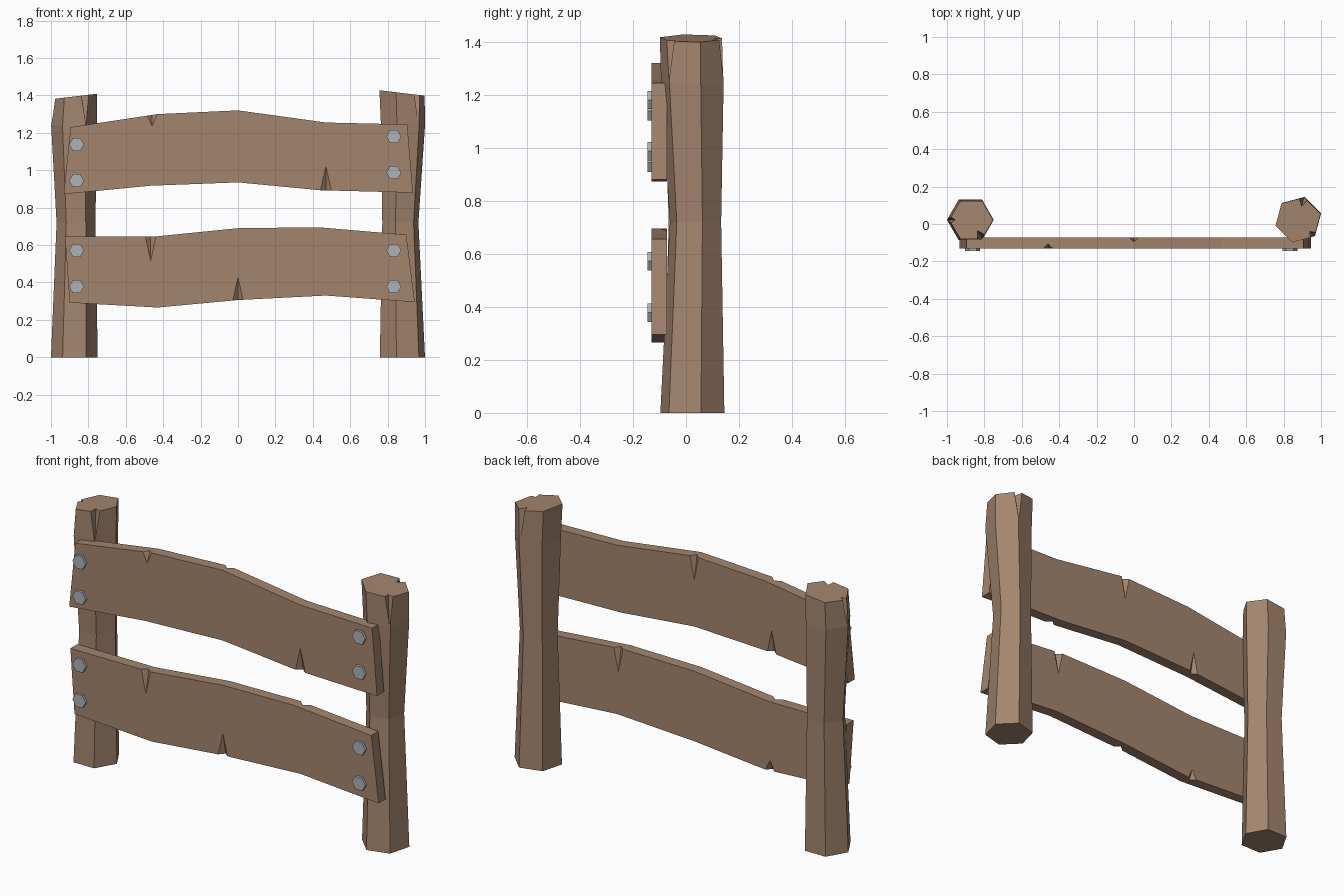
import bpy, bmesh, math
from mathutils import Vector

if "Cube" in bpy.data.objects:
    bpy.data.objects.remove(bpy.data.objects["Cube"])


def material(name, rgb):
    m = bpy.data.materials.new(name)
    m.diffuse_color = (*rgb, 1)
    m.use_nodes = True
    m.node_tree.nodes["Principled BSDF"].inputs["Base Color"].default_value = m.diffuse_color
    return m


WOOD = material("wood", (0.37, 0.235, 0.155))
STEEL = material("steel", (0.42, 0.45, 0.47))


def make(name, bm, mat=None):
    bmesh.ops.recalc_face_normals(bm, faces=bm.faces[:])
    me = bpy.data.meshes.new(name)
    bm.to_mesh(me)
    bm.free()
    ob = bpy.data.objects.new(name, me)
    bpy.context.collection.objects.link(ob)
    if mat:
        me.materials.append(mat)
    return ob


def add_notch(bm, edge_pt, angle, half, depth, length):
    """Tapered split: widest at edge_pt, pointing along -z (or +z if length < 0)."""
    out = Vector((math.cos(angle), math.sin(angle), 0))
    side = Vector((-out.y, out.x, 0))
    edge = Vector(edge_pt)
    apex = edge - Vector((0, 0, length))
    over = 1.4                              # cut past the edge
    top = apex + (edge - apex) * over
    a, b = top + side * half * over, top - side * half * over
    pts = [apex, a, b, top - out * depth * over]
    pts += [p + out * 0.05 for p in (apex, a, b)]
    verts = [bm.verts.new(p) for p in pts]
    bmesh.ops.convex_hull(bm, input=verts)


def carve(ob, notches):
    for i, n in enumerate(notches):
        bm = bmesh.new()
        add_notch(bm, *n)
        cutter = make(f"{ob.name}_notch_cutter_{i}", bm)
        cutter.hide_render = True
        cutter.hide_viewport = True
        mod = ob.modifiers.new("notch", 'BOOLEAN')
        mod.operation = 'DIFFERENCE'
        mod.solver = 'EXACT'
        mod.object = cutter


def post(name, turn, rings, tilt):
    """Hexagonal post lofted through (z, x, y, radius) rings, sloped top."""
    bm = bmesh.new()
    loops = []
    for i, (z, cx, cy, r) in enumerate(rings):
        loop = []
        for k in range(6):
            a = math.radians(turn + 60 * k)
            dx = r * math.cos(a)
            dz = tilt * dx if i == len(rings) - 1 else 0
            loop.append(bm.verts.new((cx + dx, cy + r * math.sin(a), z + dz)))
        loops.append(loop)
    for lo, hi in zip(loops, loops[1:]):
        for k in range(6):
            n = (k + 1) % 6
            bm.faces.new((lo[k], lo[n], hi[n], hi[k]))
    bm.faces.new(loops[0])
    bm.faces.new(loops[-1])
    return make(name, bm, WOOD)


def plank(name, top, bottom, front=-0.131, back=-0.071):
    """Board made of quads between an upper and a lower edge line."""
    bm = bmesh.new()
    cols = [[bm.verts.new((x, y, z)) for (x, z), y in
             ((t, front), (b, front), (b, back), (t, back))]
            for t, b in zip(top, bottom)]
    for l, r in zip(cols, cols[1:]):
        for k in range(4):
            n = (k + 1) % 4
            bm.faces.new((l[k], l[n], r[n], r[k]))
    bm.faces.new(cols[0])
    bm.faces.new(cols[-1])
    return make(name, bm, WOOD)


# Posts
rad = math.radians
left = post("left_post", 0, [(0, -0.875, 0.022, 0.125), (0.72, -0.866, 0.025, 0.104),
                             (1.24, -0.877, 0.022, 0.122), (1.395, -0.87, 0.022, 0.117)], 0.12)
carve(left, [((-0.812, -0.079, 1.40), rad(-60), 0.03, 0.05, 0.16),
             ((-0.987, 0.022, 1.38), rad(180), 0.022, 0.03, 0.14)])
right = post("right_post", 15, [(0, 0.879, 0.024, 0.125), (0.72, 0.868, 0.036, 0.100),
                                (1.24, 0.882, 0.024, 0.122), (1.413, 0.877, 0.022, 0.125)], -0.12)
carve(right, [((0.909, 0.143, 1.41), rad(75), 0.03, 0.05, 0.18),
              ((0.965, -0.066, 1.40), rad(-45), 0.028, 0.035, 0.16)])

# Planks, with splits in the front and back faces
F, B = rad(-90), rad(90)
YF, YB = -0.131, -0.071
upper = plank("upper_plank",
              [(-0.895, 1.23), (-0.43, 1.30), (0, 1.32), (0.47, 1.255), (0.905, 1.245)],
              [(-0.932, 0.872), (-0.47, 0.917), (0, 0.935), (0.44, 0.893), (0.935, 0.88)])
carve(upper, [((-0.46, YF, 1.296), F, 0.026, 0.025, 0.06),
              ((0.47, YF, 0.89), F, 0.03, 0.025, -0.13),
              ((0, YB, 1.32), B, 0.026, 0.025, 0.13),
              ((-0.47, YB, 0.917), B, 0.026, 0.025, -0.12)])
lower = plank("lower_plank",
              [(-0.925, 0.645), (-0.45, 0.645), (0, 0.69), (0.43, 0.695), (0.9, 0.655)],
              [(-0.9, 0.292), (-0.43, 0.266), (0, 0.306), (0.47, 0.33), (0.945, 0.295)])
carve(lower, [((-0.467, YF, 0.645), F, 0.028, 0.025, 0.13),
              ((0, YF, 0.306), F, 0.028, 0.025, -0.12),
              ((0.46, YB, 0.693), B, 0.028, 0.025, 0.13),
              ((-0.46, YB, 0.268), B, 0.026, 0.025, -0.055)])

# Hex bolt heads
for x, z in ((-0.863, 1.138), (-0.863, 0.944), (0.833, 1.18), (0.833, 0.987),
             (-0.863, 0.572), (-0.863, 0.378), (0.833, 0.572), (0.833, 0.378)):
    bm = bmesh.new()
    ends = []
    for y in (-0.145, -0.115):
        ends.append([bm.verts.new((x + 0.04 * math.cos(rad(60 * k)), y,
                                   z + 0.04 * math.sin(rad(60 * k)))) for k in range(6)])
    for k in range(6):
        n = (k + 1) % 6
        bm.faces.new((ends[0][k], ends[0][n], ends[1][n], ends[1][k]))
    bm.faces.new(ends[0])
    bm.faces.new(ends[1])
    make("bolt", bm, STEEL)
